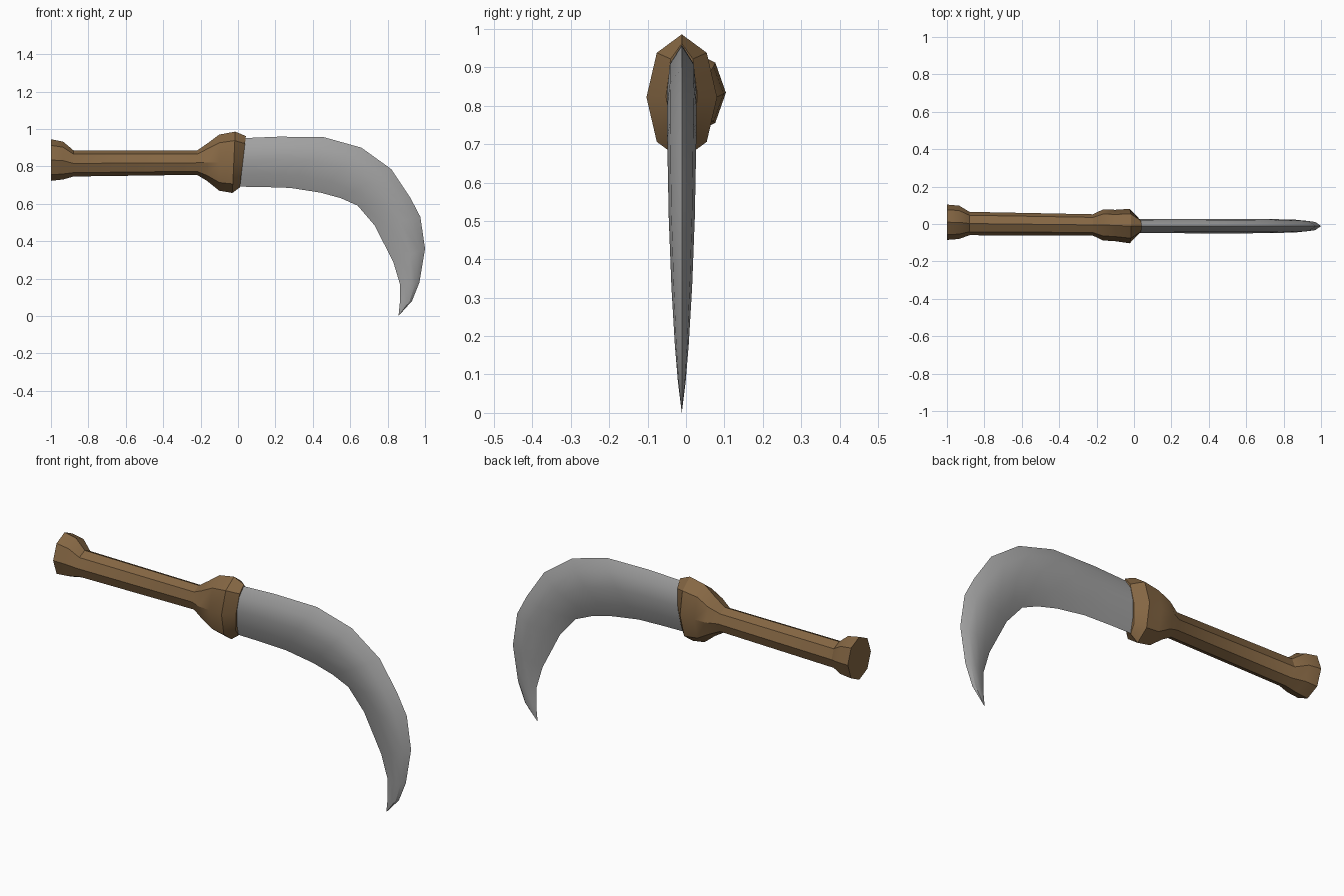
import bpy, bmesh, math

if "Cube" in bpy.data.objects:
    bpy.data.objects.remove(bpy.data.objects["Cube"])


def material(name, rgb):
    m = bpy.data.materials.new(name)
    m.diffuse_color = (*rgb, 1)
    m.use_nodes = True
    m.node_tree.nodes["Principled BSDF"].inputs["Base Color"].default_value = m.diffuse_color
    return m


def loft(name, rings, mat, tip=None):
    """Skin a list of equal-length closed rings, with an optional end point."""
    bm = bmesh.new()
    loops = [[bm.verts.new(p) for p in ring] for ring in rings]
    n = len(rings[0])
    for a, b in zip(loops, loops[1:]):
        for i in range(n):
            j = (i + 1) % n
            bm.faces.new((a[i], a[j], b[j], b[i]))
    bm.faces.new(loops[0])
    if tip:
        t = bm.verts.new(tip)
        for i in range(n):
            bm.faces.new((loops[-1][i], loops[-1][(i + 1) % n], t))
    else:
        bm.faces.new(loops[-1])
    bmesh.ops.recalc_face_normals(bm, faces=bm.faces)
    me = bpy.data.meshes.new(name)
    bm.to_mesh(me)
    bm.free()
    ob = bpy.data.objects.new(name, me)
    bpy.context.collection.objects.link(ob)
    me.materials.append(mat)
    bpy.ops.object.select_all(action='DESELECT')
    ob.select_set(True)
    bpy.context.view_layer.objects.active = ob
    bpy.ops.object.shade_smooth_by_angle(angle=math.radians(30))
    return ob


wood = material("brown wood", (0.235, 0.135, 0.057))
steel = material("grey steel", (0.36, 0.36, 0.36))

# Handle: octagonal rings as (x at top, x at bottom, z low, z high, y low, y high)
stations = [
    (-1.00, -1.00, 0.723, 0.945, -0.085, 0.104),
    (-0.935, -0.935, 0.730, 0.932, -0.080, 0.098),
    (-0.88, -0.88, 0.746, 0.886, -0.060, 0.065),
    (-0.22, -0.22, 0.755, 0.884, -0.062, 0.052),
    (-0.165, -0.165, 0.722, 0.922, -0.088, 0.078),
    (-0.10, -0.10, 0.670, 0.970, -0.092, 0.076),
    (-0.015, -0.03, 0.658, 0.986, -0.103, 0.081),
    (0.042, 0.010, 0.688, 0.962, -0.052, 0.030),
]
rings = []
for xt, xb, z0, z1, y0, y1 in stations:
    ring = []
    for k in range(8):
        c, s = math.cos(k * math.pi / 4), math.sin(k * math.pi / 4)
        ring.append(((xt + xb) / 2 + c * (xt - xb) / 2,
                     (y0 + y1) / 2 + s * (y1 - y0) / 2,
                     (z0 + z1) / 2 + c * (z1 - z0) / 2))
    rings.append(ring)
loft("handle", rings, wood)

# Blade: outer edge x, z, inner edge x, z, half thickness
spans = [
    (0.00, 0.950, -0.02, 0.692, 0.037),
    (0.22, 0.959, 0.13, 0.690, 0.038),
    (0.46, 0.956, 0.28, 0.685, 0.039),
    (0.66, 0.900, 0.44, 0.660, 0.039),
    (0.82, 0.785, 0.55, 0.630, 0.038),
    (0.92, 0.635, 0.64, 0.590, 0.036),
    (0.975, 0.530, 0.73, 0.485, 0.034),
    (1.00, 0.360, 0.83, 0.290, 0.027),
    (0.97, 0.180, 0.866, 0.170, 0.018),
    (0.93, 0.080, 0.866, 0.080, 0.010),
]
# Lens section: (fraction from outer to inner edge, thickness factor)
section = [(0, 0), (0.18, 0.8), (0.45, 1), (0.75, 0.65),
           (1, 0), (0.75, -0.65), (0.45, -1), (0.18, -0.8)]
Y = -0.011
rings = [[(ox + (ix - ox) * f, Y + t * h, oz + (iz - oz) * f) for f, t in section]
         for ox, oz, ix, iz, h in spans]
loft("blade", rings, steel, tip=(0.858, Y, 0.0))
